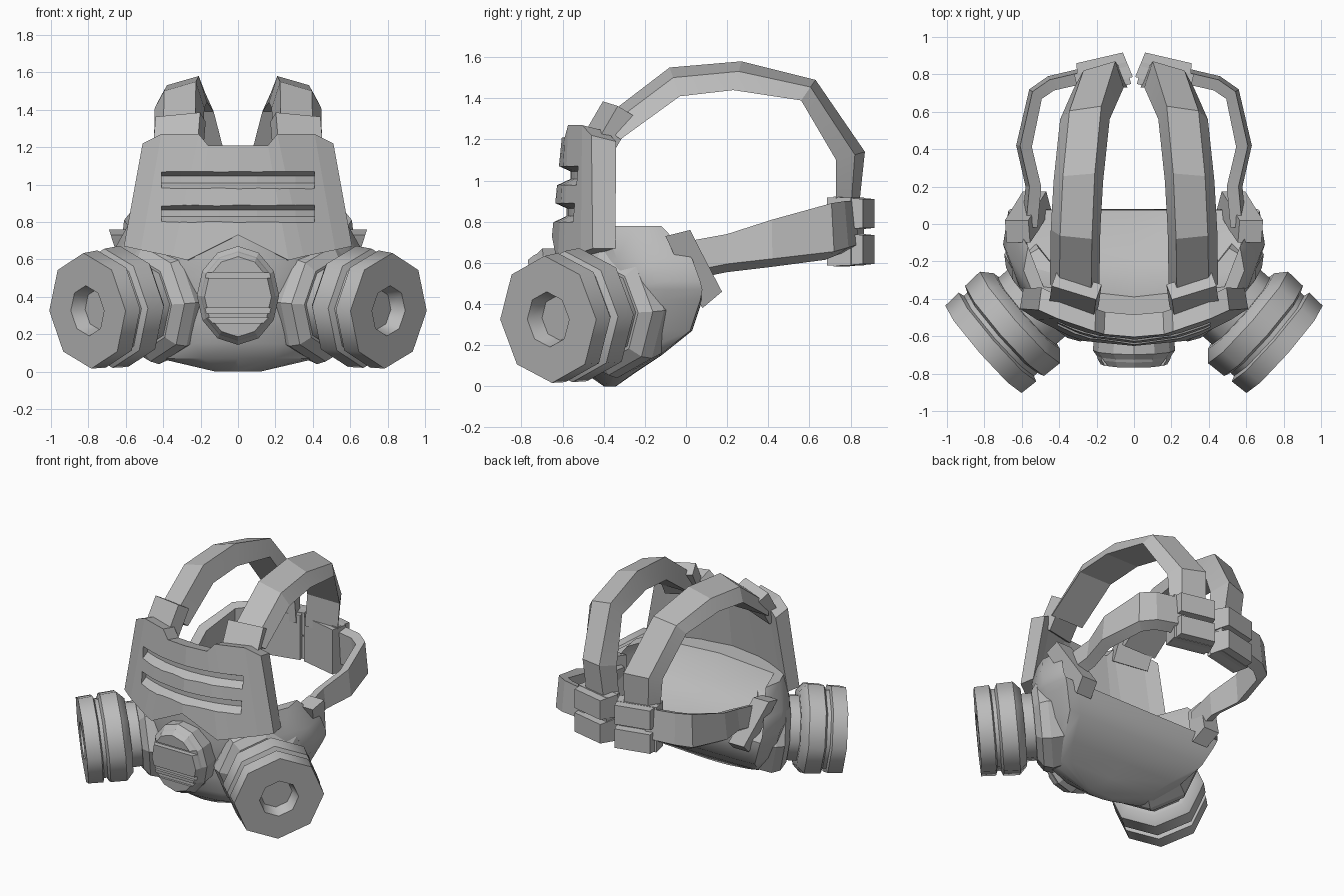
import bpy, bmesh, math
from mathutils import Vector, Matrix

if "Cube" in bpy.data.objects:
    bpy.data.objects.remove(bpy.data.objects["Cube"])

grey = bpy.data.materials.new("matte_grey")
grey.diffuse_color = (0.5, 0.5, 0.5, 1)
grey.use_nodes = True
grey.node_tree.nodes["Principled BSDF"].inputs["Base Color"].default_value = grey.diffuse_color


def loft(name, rings, mirror=False, angle=30, mat=True):
    """Skin a row of equal point rings into a closed solid."""
    bm = bmesh.new()
    rows = [[bm.verts.new(p) for p in r] for r in rings]
    n = len(rows[0])
    for a, b in zip(rows, rows[1:]):
        for i in range(n):
            j = (i + 1) % n
            bm.faces.new((a[i], a[j], b[j], b[i]))
    bm.faces.new(rows[0])
    bm.faces.new(rows[-1])
    bmesh.ops.recalc_face_normals(bm, faces=bm.faces)
    me = bpy.data.meshes.new(name)
    bm.to_mesh(me)
    bm.free()
    ob = bpy.data.objects.new(name, me)
    bpy.context.collection.objects.link(ob)
    if mat:
        me.materials.append(grey)
    if mirror:
        ob.modifiers.new("mirror", 'MIRROR')
    if angle:
        bpy.ops.object.select_all(action='DESELECT')
        ob.select_set(True)
        bpy.context.view_layer.objects.active = ob
        bpy.ops.object.shade_smooth_by_angle(angle=math.radians(angle))
    return ob


def lathe(name, profile, sides, matrix, sx=1, turn=0, **kw):
    """Revolve (depth, radius) pairs about the local z axis."""
    rings = []
    for d, r in profile:
        rings.append([matrix @ Vector((sx * r * math.cos(turn + math.tau * i / sides),
                                       r * math.sin(turn + math.tau * i / sides), d))
                      for i in range(sides)])
    return loft(name, rings, **kw)


def box(name, centre, size, rot=Matrix.Identity(3), taper=1.0, **kw):
    """Box with optional taper towards local +y."""
    rings = []
    for sy, k in ((-.5, 1), (.5, taper)):
        rings.append([Vector(centre) + rot @ Vector((sx * size[0] * k, sy * size[1], sz * size[2] * k))
                      for sx, sz in ((-.5, -.5), (.5, -.5), (.5, .5), (-.5, .5))])
    return loft(name, rings, **kw)


def cut(ob, cutter):
    cutter.hide_render = True
    cutter.hide_viewport = True
    m = ob.modifiers.new("cut", 'BOOLEAN')
    m.operation, m.solver, m.object = 'DIFFERENCE', 'EXACT', cutter


# Lower mask body, hollowed behind: z, half width, front y, side y, back side y, back centre y
levels = [(0, .12, -.40, -.37, -.35, -.34), (.07, .42, -.50, -.34, -.27, -.24),
          (.15, .52, -.56, -.26, -.13, -.12), (.27, .60, -.60, -.18, .02, .03),
          (.42, .67, -.62, -.11, .07, .08), (.47, .69, -.63, -.10, .08, .075),
          (.51, .70, -.63, -.11, .07, -.12), (.62, .68, -.64, -.15, .03, -.29),
          (.78, .59, -.63, -.25, -.12, -.39)]
rings = []
for z, w, f, m, bs, bc in levels:
    half = [(0, f), (.45 * w, f + .16 * (m - f)), (.90 * w, f + .62 * (m - f)), (w, m),
            (.96 * w, bs), (.82 * w, bc * .8 + bs * .2), (0, bc)]
    full = half + [(-x, y) for x, y in half[-2:0:-1]]
    rings.append([(x, y, z) for x, y in full])
loft("mask_body", rings, angle=35)


# Curved front plate with raised shoulders
def plate_y(x, z):
    return -.655 + .1 * (z - .7) + .55 * x * x


cols = [(0, .73, 0, 1.21), (.27, .595, .16, 1.21), (.35, .615, .21, 1.27),
        (.52, .65, .41, 1.27), (.61, .67, .51, 1.22)]
cols = [(-a, b, -c, d) for a, b, c, d in cols[:0:-1]] + cols
rings = []
for xb, zb, xt, zt in cols:
    rings.append([(xb, plate_y(xb, zb), zb), (xt, plate_y(xt, zt), zt),
                  (xt * .97, plate_y(xt, zt) + .12, zt - .03), (xb * .97, plate_y(xb, zb) + .11, zb)])
plate = loft("front_plate", rings, angle=0)

# Two long slots in the plate, narrowing inwards
for z0 in (.80, .98):
    rings = []
    for i in range(-4, 5):
        x = i * .1025
        y = plate_y(x, z0)
        rings.append([(x, y - .1, z0 - .05), (x, y + .065, z0 + .028),
                      (x, y + .065, z0 + .065), (x, y - .1, z0 + .14)])
    cut(plate, loft("slot_cutter", rings, mat=False, angle=0))

# Strap clips on top of the plate
tilt = (Matrix.Rotation(math.radians(20), 3, 'Z') @ Matrix.Rotation(math.radians(-30), 3, 'X')
        @ Matrix.Rotation(math.radians(6), 3, 'Y'))
box("strap_clip", (.315, -.385, 1.25), (.25, .10, .23), tilt, mirror=True)

# Head straps: outer y, outer z, inner y, inner z, centre x
path = [(-.42, 1.29, -.32, 1.20, .32), (-.08, 1.55, -.03, 1.41, .315), (.27, 1.58, .23, 1.44, .30),
        (.63, 1.49, .56, 1.39, .265), (.87, 1.14, .73, 1.10, .19), (.84, .86, .73, .86, .17)]
rings = []
for yo, zo, yi, zi, x in path:
    ym, zm = yo + .35 * (yi - yo), zo + .35 * (zi - zo)
    rings.append([(x - .09, yo, zo), (x + .08, ym, zm), (x + .13, yi, zi), (x - .135, yi, zi)])
loft("head_strap", rings, mirror=True, angle=15)

# Side straps: outer x, y, top z, bottom z, inward direction
path = [(.60, -.02, .70, .51, -1, 0), (.58, .20, .74, .555, -1, 0), (.63, .42, .81, .58, -1, -.1),
        (.56, .72, .89, .615, -.8, -.6), (.46, .79, .90, .635, -.4, -.9), (.25, .84, .90, .65, -.1, -1)]
rings = []
for x, y, zt, zb, nx, ny in path:
    a, b = nx * .07, ny * .07
    rings.append([(x + a * .3, y + b * .3, zt), (x, y, zb + .04), (x + a, y + b, zb),
                  (x + a * 1.2, y + b * 1.2, zt - .02)])
loft("side_strap", rings, mirror=True, angle=15)

# Strap anchors on the mask sides, leaning in towards the bottom
prof = [(-.10, .73), (.02, .76), (.05, .70), (.175, .46), (.08, .38), (-.03, .58)]
loft("strap_anchor", [[(x + .32 * (z - .65), y, z) for y, z in prof] for x in (.53, .655)], mirror=True)

# Two-tier buckles at the back of the head
yaw = Matrix.Rotation(math.radians(-13), 3, 'Z')
for name, z, h in (("upper_buckle", .84, .165), ("lower_buckle", .665, .165)):
    box(name, (.168, .82, z), (.30, .14, h), yaw, taper=.85, mirror=True)
box("buckle_core", (.168, .775, .752), (.285, .12, .33), yaw, mirror=True)

# Side filter canisters with an eight-sided recess
axis = Vector((.75, -.655, -.09)).normalized()
frame = Matrix.Translation((.805, -.67, .325)) @ axis.to_track_quat('Z', 'Y').to_matrix().to_4x4()
lathe("filter_canister",
      [(-.08, .11), (0, .135), (0, .31), (-.10, .315), (-.11, .285), (-.135, .285), (-.15, .32),
       (-.26, .325), (-.31, .27), (-.31, .235), (-.50, .235)], 8, frame, mirror=True, angle=46)
lathe("filter_collar", [(-.38, .25), (-.42, .31), (-.48, .33), (-.60, .30)], 8, frame,
      mirror=True, angle=25)

# Central exhaust valve with slatted face
frame = Matrix.Translation((0, -.695, .405)) @ Matrix.Rotation(math.radians(95), 4, 'X')
valve = lathe("exhaust_valve", [(-.16, .25), (-.02, .265), (.01, .24), (.025, .235), (.055, .215)],
              12, frame, sx=.83, angle=0)
for z in (.515, .325, .275):
    cut(valve, box("slat_cutter", (0, -.765, z), (.6, .085, .028), mat=False, angle=0))
